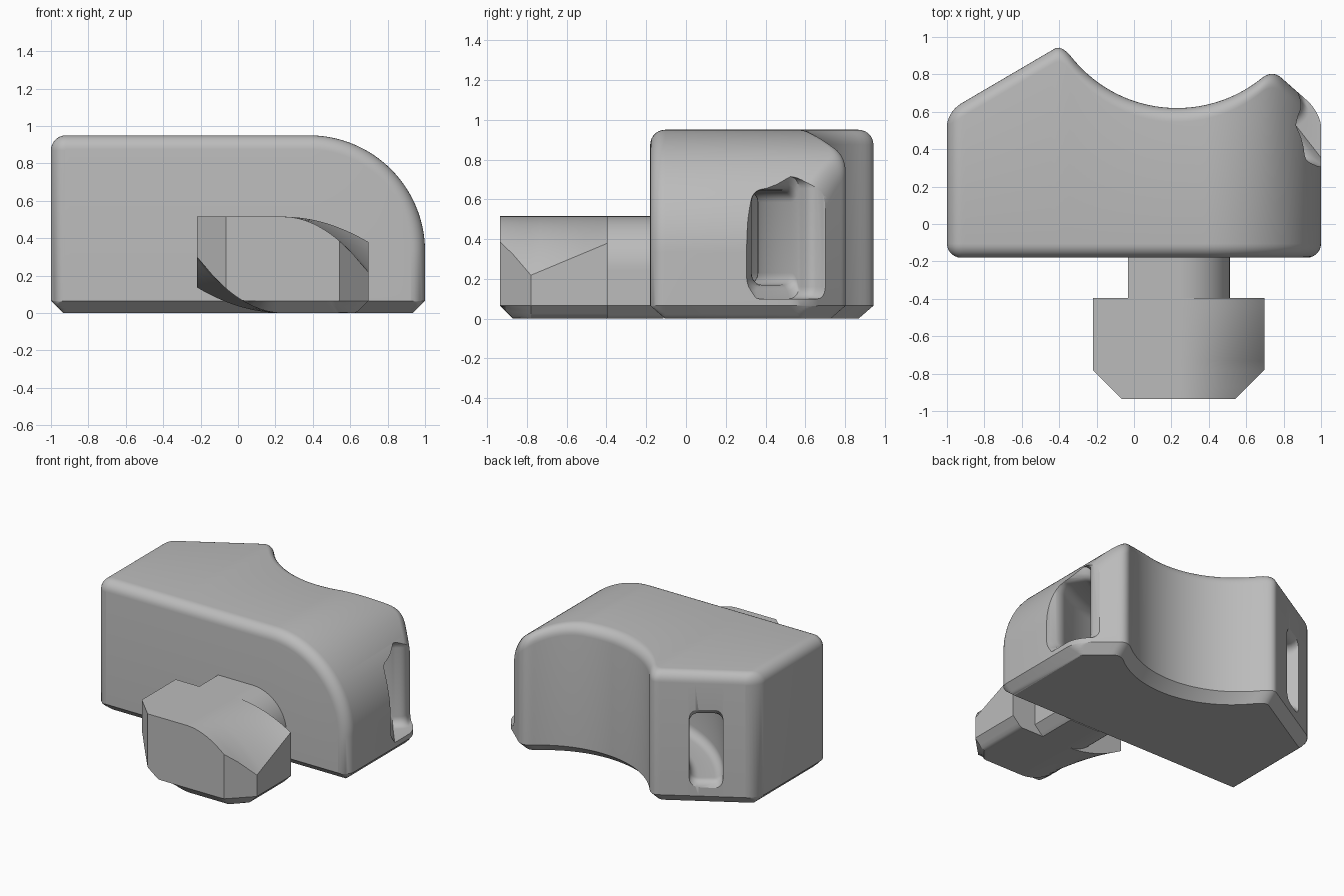
import bpy, bmesh
from math import sin, cos, pi, radians, sqrt

cube = bpy.data.objects.get("Cube")
if cube:
    bpy.data.objects.remove(cube, do_unlink=True)

grey = bpy.data.materials.new("plain grey")
grey.use_nodes = True
GREY = (0.5, 0.5, 0.5, 1)
grey.diffuse_color = GREY
for node in grey.node_tree.nodes:
    if node.type == 'BSDF_PRINCIPLED':
        node.inputs["Base Color"].default_value = GREY


def loft(name, rings):
    """Join closed rings of points; cap each end with quads across the ring."""
    bm = bmesh.new()
    loops = [[bm.verts.new(p) for p in ring] for ring in rings]
    n = len(loops[0])
    for a, b in zip(loops, loops[1:]):
        for i in range(n):
            j = (i + 1) % n
            bm.faces.new((a[i], a[j], b[j], b[i]))
    for cap in (loops[0], loops[-1]):
        for i in range(n // 2 - 1):
            bm.faces.new((cap[i], cap[i + 1], cap[n - 2 - i], cap[n - 1 - i]))
    bmesh.ops.remove_doubles(bm, verts=bm.verts, dist=0.00001)
    bmesh.ops.recalc_face_normals(bm, faces=bm.faces)
    mesh = bpy.data.meshes.new(name)
    bm.to_mesh(mesh)
    bm.free()
    mesh.materials.append(grey)
    obj = bpy.data.objects.new(name, mesh)
    bpy.context.collection.objects.link(obj)
    return obj


def column_ring(columns):
    """Columns are (x, y, top, bottom); walk along the top, back along the bottom."""
    return ([(x, y, t) for x, y, t, b in columns]
            + [(x, y, b) for x, y, t, b in reversed(columns)])


def smooth(obj, angle=30):
    bpy.ops.object.select_all(action='DESELECT')
    obj.select_set(True)
    bpy.context.view_layer.objects.active = obj
    bpy.ops.object.shade_smooth_by_angle(angle=radians(angle))


# Body dimensions
FRONT, HEIGHT, FILLET, CHAMFER = -0.18, 0.95, 0.075, 0.065
CX, CY, CRADLE = 0.23, 1.34, 0.72
SHOULDER, CORNER = 0.62, 0.08


def soft_min(a, b, k=0.1):
    h = max(k - abs(a - b), 0) / k
    return min(a, b) - h * h * k / 4


def back_edge(x):
    """Two slanted faces meeting a concave cradle at rounded ridges."""
    cradle = CY - sqrt(max(CRADLE ** 2 - (x - CX) ** 2, 0))
    slant = 0.6 + 0.586 * (x + 1) if x < CX else 0.595 + 0.88 * (1 - x)
    return soft_min(slant, cradle)


# Top profile as (x, z, normal x, normal z)
profile = []
for i in range(11):
    a = pi - i * pi / 20
    profile.append((-1 + CORNER + CORNER * cos(a), HEIGHT - CORNER + CORNER * sin(a), cos(a), sin(a)))
left, right = -1 + CORNER, 1 - SHOULDER
profile += [(left + (right - left) * i / 65, HEIGHT, 0, 1) for i in range(1, 65)]
for i in range(61):
    a = pi / 2 - i * pi / 120
    profile.append((right + SHOULDER * cos(a), HEIGHT - SHOULDER + SHOULDER * sin(a), cos(a), sin(a)))


def body_ring(phi, at_back):
    inset, depth = FILLET * (1 - cos(phi)), FILLET * (1 - sin(phi))
    columns = []
    for x, z, nx, nz in profile:
        px = x - inset * nx
        y = back_edge(px) - depth if at_back else FRONT + depth
        low = max(0, CHAMFER - (1 - abs(x)), CHAMFER * (1 - depth / FILLET))
        columns.append((px, y, z - inset * nz, low))
    return column_ring(columns)


STEPS = 7
phis = [i * pi / 2 / STEPS for i in range(STEPS + 1)]
body = loft("body", [body_ring(p, False) for p in reversed(phis)]
            + [body_ring(p, True) for p in phis])


# Curved strap channel, flared at its mouths
def flare(angle, start, size):
    s = min(radians(max(0, angle - start)) * 1.1, size)
    return size - sqrt(size * size - s * s)


def channel_ring(deg):
    inner = 0.98 - flare(deg, 41, 0.08)
    outer = 1.2 + flare(deg, 31, 0.1)
    grow = flare(deg, 34, 0.07) + flare(-deg, 56, 0.05)
    low, high, r = 0.17 - grow, 0.645 + grow, 0.06
    corners = [(outer - r, high - r), (inner + r, high - r), (inner + r, low + r), (outer - r, low + r)]
    a, ring = radians(deg), []
    for q, (cr, cz) in enumerate(corners):
        for i in range(7):
            t = (q + i / 6) * pi / 2
            rho = cr + r * cos(t)
            ring.append((CX + rho * sin(a), CY - rho * cos(a), cz + r * sin(t)))
    return ring


channel = loft("channel_cutter", [channel_ring(d) for d in range(-66, 57)])
channel.hide_render = True
cut = body.modifiers.new("channel", 'BOOLEAN')
cut.operation = 'DIFFERENCE'
cut.solver = 'EXACT'
cut.object = channel
bpy.context.view_layer.objects.active = body
bpy.ops.object.modifier_apply(modifier=cut.name)
bpy.data.objects.remove(channel, do_unlink=True)
smooth(body)

# Twist-lock neck: opposite corners rounded
TOP, MID = 0.515, 0.24


def neck_ring(y):
    columns, r = [], 0.272
    for i in range(49):
        x = MID - r * cos(pi * i / 48)
        arc = sqrt(max(r * r - (x - MID) ** 2, 0))
        top = TOP if x < MID else TOP - r + arc
        low = r - arc if x < MID else max(0, x - (MID + r - CHAMFER))
        columns.append((x, y, top, low))
    return column_ring(columns)


smooth(loft("lock_neck", [neck_ring(-0.42), neck_ring(-0.112)]))

# Twist-lock head: tapered nose, opposite corners curved away
NOSE, WIDE, REAR = -0.935, -0.78, -0.395


def head_ring(y):
    taper = max(0, WIDE - y)
    x0, x1 = -0.22 + taper, 0.697 - taper
    curve = 1.42 - 0.77 * max(0, y - WIDE) / (REAR - WIDE)
    columns = []
    for i in range(49):
        x = x0 + (x1 - x0) * i / 48
        top = TOP - curve * max(0, x - MID) ** 2
        low = max(curve * max(0, MID - x) ** 2, x - (x1 - CHAMFER), CHAMFER - (y - NOSE))
        columns.append((x, y, top, low))
    return column_ring(columns)


stations = [NOSE, -0.87, WIDE] + [WIDE + (REAR - WIDE) * i / 8 for i in range(1, 9)]
smooth(loft("lock_head", [head_ring(y) for y in stations]), 25)
